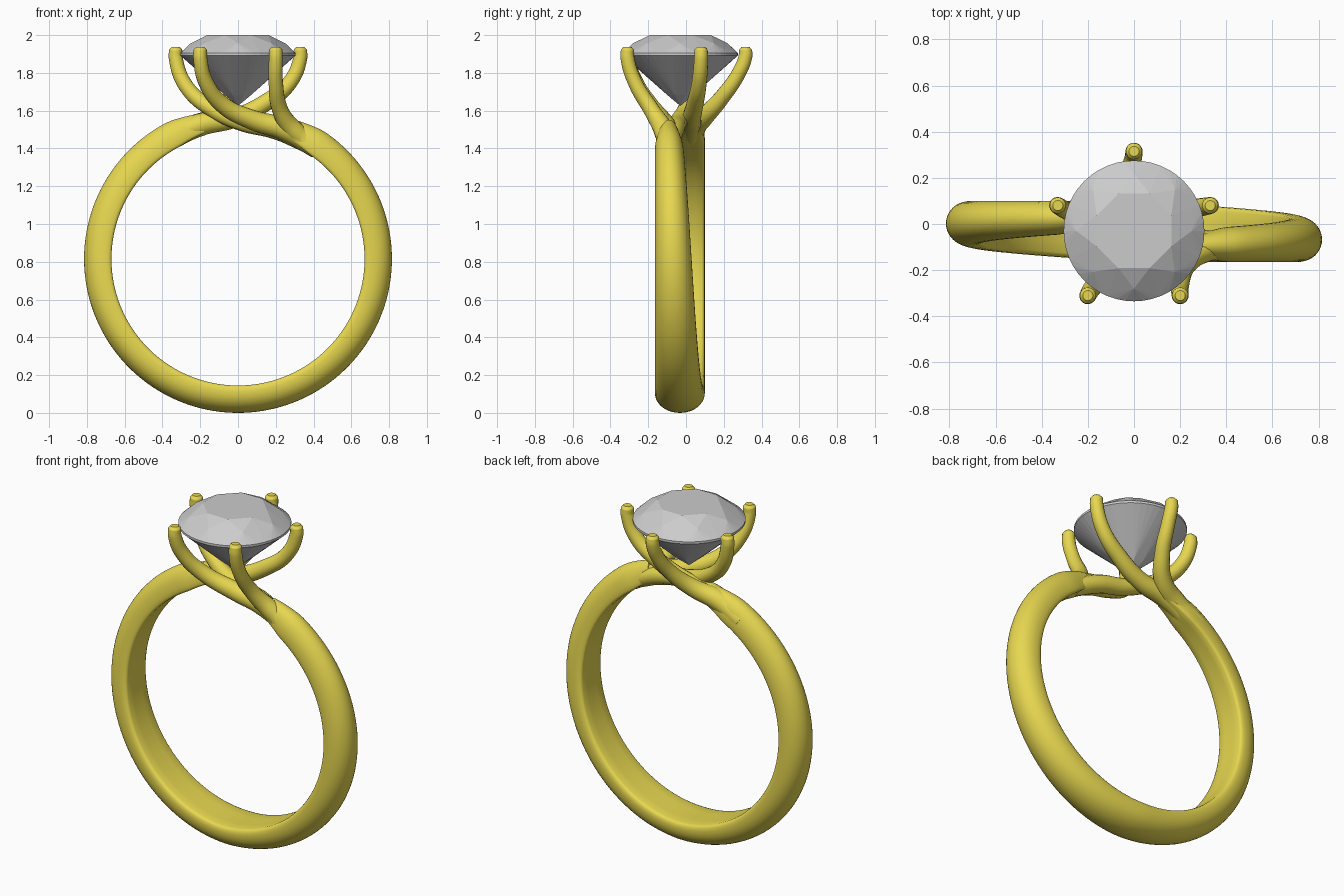
import bpy, bmesh
from math import sin, cos, pi, radians

if "Cube" in bpy.data.objects:
    bpy.data.objects.remove(bpy.data.objects["Cube"])

gold = bpy.data.materials.new("gold")
gold.diffuse_color = (0.80, 0.68, 0.08, 1)
gold.use_nodes = True
gold.node_tree.nodes["Principled BSDF"].inputs["Base Color"].default_value = gold.diffuse_color


def mesh_object(name, bm):
    bmesh.ops.recalc_face_normals(bm, faces=bm.faces)
    me = bpy.data.meshes.new(name)
    bm.to_mesh(me)
    bm.free()
    ob = bpy.data.objects.new(name, me)
    bpy.context.collection.objects.link(ob)
    return ob


def smooth(ob, angle):
    bpy.ops.object.select_all(action='DESELECT')
    ob.select_set(True)
    bpy.context.view_layer.objects.active = ob
    bpy.ops.object.shade_smooth_by_angle(angle=radians(angle))


# Band: half-round section swept from the left shoulder, under, to the right shoulder.
# Each side narrows towards its own face so the two ends pass each other.
CZ, R_IN, THICK = 0.815, 0.67, 0.145
LEFT_END, RIGHT_END, STEPS = -165, 158, 120


def section():
    pts = [(cos(pi * i / 20), 0.22 + 0.78 * sin(pi * i / 20) ** 0.9) for i in range(21)]
    inner = [(-0.98, 0.10), (-0.93, 0.03), (-0.84, 0.0), (-0.4, 0.0),
             (0.4, 0.0), (0.84, 0.0), (0.93, 0.03), (0.98, 0.10)]
    return pts + inner


bm = bmesh.new()
rings = []
for s in range(STEPS + 1):
    deg = LEFT_END + (RIGHT_END - LEFT_END) * s / STEPS
    a, narrow = radians(deg), 0.125 * abs(deg) / 160
    lo = -0.165 + (narrow if deg < 0 else 0)
    hi = 0.10 - (narrow if deg > 0 else 0)
    end = min(deg - LEFT_END, RIGHT_END - deg)
    k = 0.72 + 0.28 * min(1, end / 12)
    ring = []
    for u, v in section():
        r = R_IN + THICK * (0.5 + (v - 0.5) * k)
        y = (lo + hi) / 2 + u * k * (hi - lo) / 2
        ring.append(bm.verts.new((r * sin(a), y, CZ - r * cos(a))))
    rings.append(ring)
n = len(rings[0])
for p, q in zip(rings, rings[1:]):
    for i in range(n):
        j = (i + 1) % n
        bm.faces.new((p[i], p[j], q[j], q[i]))
bm.faces.new(rings[0])
bm.faces.new(rings[-1])
band = mesh_object("band", bm)
band.data.materials.append(gold)
smooth(band, 40)


# Prongs: tapered strands (x, y, z, radius) that leave the shoulders and cross under the stone
def prong(name, points):
    x, y = points[-1][:2]
    points = points + [(x, y, 1.922, 0.035), (x, y, 1.937, 0.022)]
    cu = bpy.data.curves.new(name, 'CURVE')
    cu.dimensions = '3D'
    cu.bevel_depth = 1.0
    cu.bevel_resolution = 6
    cu.resolution_u = 8
    cu.use_fill_caps = True
    sp = cu.splines.new('BEZIER')
    sp.bezier_points.add(len(points) - 1)
    for bp, (px, py, pz, r) in zip(sp.bezier_points, points):
        bp.co, bp.radius = (px, py, pz), r
        bp.handle_left_type = bp.handle_right_type = 'AUTO'
    ob = bpy.data.objects.new(name, cu)
    bpy.context.collection.objects.link(ob)
    bpy.ops.object.select_all(action='DESELECT')
    ob.select_set(True)
    bpy.context.view_layer.objects.active = ob
    bpy.ops.object.convert(target='MESH')
    ob = bpy.context.view_layer.objects.active
    ob.data.materials.clear()
    ob.data.materials.append(gold)
    smooth(ob, 50)


# Three strands from the right shoulder
prong("front_right_prong", [(0.42, -0.10, 1.40, .05), (0.30, -0.115, 1.49, .055), (0.225, -0.18, 1.60, .043),
                            (0.20, -0.27, 1.75, .038), (0.20, -0.31, 1.88, .037)])
prong("front_left_prong", [(0.42, -0.10, 1.40, .055), (0.25, -0.105, 1.50, .06), (0.08, -0.13, 1.55, .053),
                           (-0.08, -0.19, 1.63, .045), (-0.17, -0.265, 1.75, .04), (-0.20, -0.31, 1.88, .037)])
prong("side_left_prong", [(0.36, -0.085, 1.43, .05), (0.20, -0.06, 1.50, .052), (0.02, -0.04, 1.54, .048),
                          (-0.14, 0.0, 1.61, .043), (-0.275, 0.05, 1.73, .04), (-0.33, 0.08, 1.88, .037)])
# Two strands from the left shoulder
prong("side_right_prong", [(-0.40, 0.035, 1.43, .06), (-0.20, 0.03, 1.525, .06), (-0.02, 0.03, 1.56, .05),
                           (0.15, 0.05, 1.645, .045), (0.275, 0.07, 1.75, .04), (0.33, 0.08, 1.88, .037)])
prong("back_prong", [(-0.40, 0.04, 1.43, .06), (-0.25, 0.045, 1.51, .06), (-0.12, 0.10, 1.57, .05),
                     (-0.04, 0.19, 1.67, .042), (-0.005, 0.28, 1.80, .038), (0, 0.315, 1.89, .037)])

# Stone: brilliant cut as the hull of table, crown, girdle, pavilion and culet points
bm = bmesh.new()
for count, r, z, turn in ((8, 0.175, 2.0, 0.5), (8, 0.25, 1.957, 0), (48, 0.305, 1.905, 0),
                          (48, 0.305, 1.892, 0), (8, 0.075, 1.683, 0.5)):
    for i in range(count):
        a = 2 * pi * (i + turn) / count
        bm.verts.new((r * cos(a), r * sin(a) - 0.03, z))
bm.verts.new((0, -0.03, 1.625))
bmesh.ops.convex_hull(bm, input=bm.verts)
bmesh.ops.dissolve_limit(bm, angle_limit=radians(1), verts=bm.verts, edges=bm.edges)
mesh_object("stone", bm)
